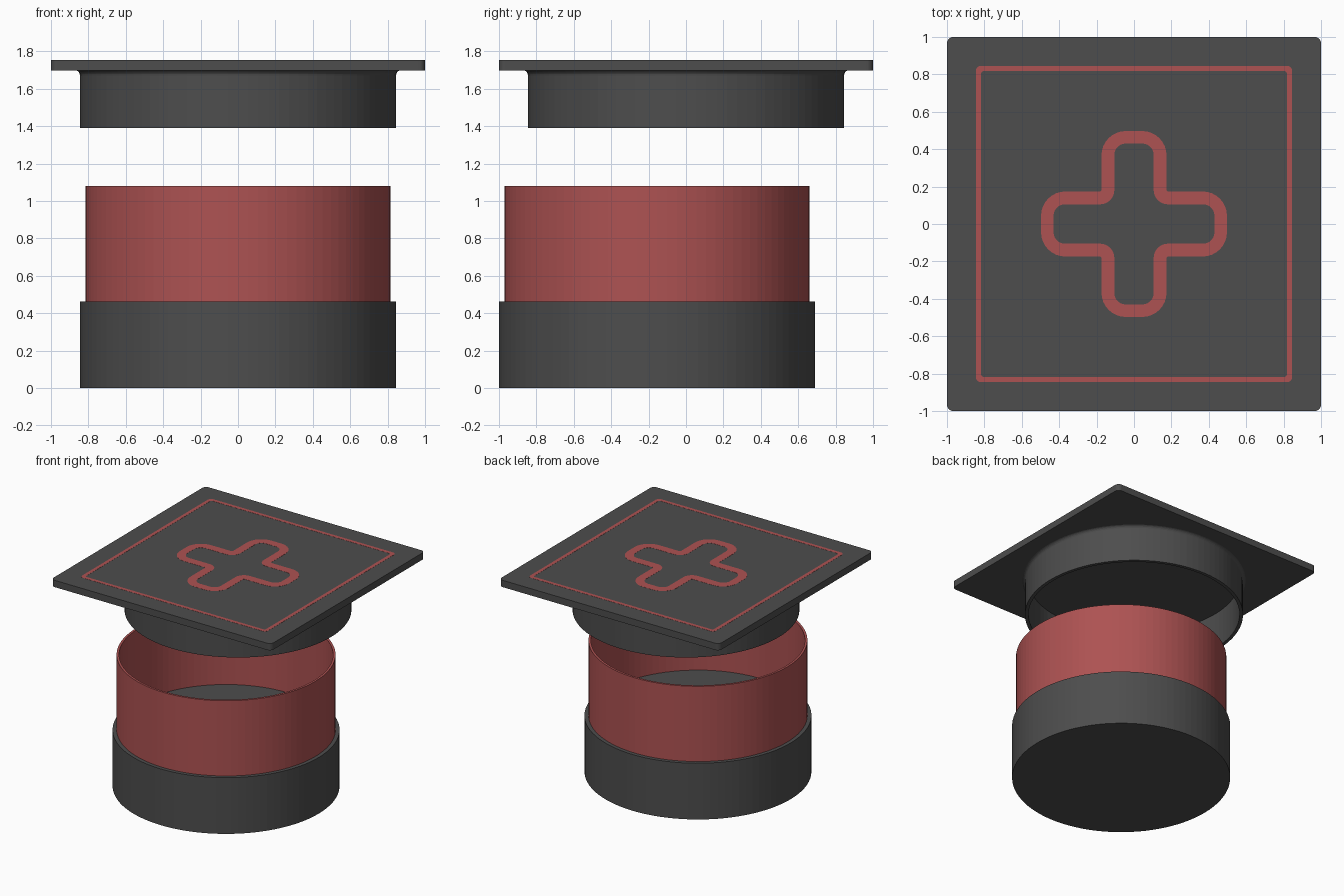
import bpy, bmesh, math
from mathutils import Vector

if "Cube" in bpy.data.objects:
    bpy.data.objects.remove(bpy.data.objects["Cube"])

SEG = 96


def material(name, color):
    m = bpy.data.materials.new(name)
    m.diffuse_color = color
    m.use_nodes = True
    m.node_tree.nodes["Principled BSDF"].inputs["Base Color"].default_value = m.diffuse_color
    return m


DARK = material("dark_grey", (0.075, 0.075, 0.075, 1))
RED = material("soft_red", (0.42, 0.085, 0.085, 1))


def finish(name, bm, mat):
    bmesh.ops.recalc_face_normals(bm, faces=bm.faces)
    me = bpy.data.meshes.new(name)
    bm.to_mesh(me)
    bm.free()
    ob = bpy.data.objects.new(name, me)
    bpy.context.collection.objects.link(ob)
    me.materials.append(mat)
    return ob


def lathe(name, profile, y, mat):
    """Revolve a closed (radius, z) profile around a vertical axis at y."""
    bm = bmesh.new()
    vs = [bm.verts.new((r, 0, z)) for r, z in profile]
    es = [bm.edges.new((vs[i], vs[(i + 1) % len(vs)])) for i in range(len(vs))]
    bmesh.ops.spin(bm, geom=vs + es, cent=(0, 0, 0), axis=(0, 0, 1),
                   angle=math.tau, steps=SEG, use_duplicate=False)
    bmesh.ops.remove_doubles(bm, verts=bm.verts, dist=1e-4)
    bmesh.ops.translate(bm, verts=bm.verts, vec=(0, y, 0))
    return finish(name, bm, mat)


def rounded(points, convex, concave, steps=8):
    """Round the corners of a counter-clockwise right-angled outline."""
    out = []
    n = len(points)
    for i in range(n):
        p = Vector(points[i])
        a = (Vector(points[i - 1]) - p).normalized()
        b = (Vector(points[(i + 1) % n]) - p).normalized()
        r = convex if a.cross(b) < 0 else concave
        for k in range(steps + 1):
            t = k / steps * math.pi / 2
            out.append(p + r * (a * (1 - math.sin(t)) + b * (1 - math.cos(t))))
    return out


def square(h):
    return [(-h, -h), (h, -h), (h, h), (-h, h)]


def plus(w, e):
    return [(-w, -e), (w, -e), (w, -w), (e, -w), (e, w), (w, w),
            (w, e), (-w, e), (-w, w), (-e, w), (-e, -w), (-w, -w)]


def slab(name, outline, z0, z1, mat):
    bm = bmesh.new()
    f = bm.faces.new([bm.verts.new((p.x, p.y, z0)) for p in outline])
    ext = bmesh.ops.extrude_face_region(bm, geom=[f], use_keep_orig=True)
    bmesh.ops.translate(bm, vec=(0, 0, z1 - z0),
                        verts=[g for g in ext["geom"] if isinstance(g, bmesh.types.BMVert)])
    return finish(name, bm, mat)


def band(name, outer, inner, z0, z1, mat):
    """Solid strip between two matching outlines."""
    bm = bmesh.new()
    loops = [[bm.verts.new((p.x, p.y, z)) for p in o]
             for o, z in ((outer, z0), (outer, z1), (inner, z1), (inner, z0))]
    n = len(outer)
    for k in range(4):
        a, b = loops[k], loops[(k + 1) % 4]
        for i in range(n):
            j = (i + 1) % n
            bm.faces.new((a[i], a[j], b[j], b[i]))
    return finish(name, bm, mat)


# Jar: dark base with a red sleeve standing in it
lathe("base", [(0, 0), (0.845, 0), (0.845, 0.462), (0, 0.462)], -0.155, DARK)
lathe("sleeve", [(0.815, 0.44), (0.815, 1.08), (0.797, 1.08), (0.797, 0.44)], -0.155, RED)

# Lid skirt: open underneath, with a small fillet where it meets the plate
fillet = [(0.875 - 0.03 * math.cos(t), 1.67 + 0.03 * math.sin(t))
          for t in (k / 5 * math.pi / 2 for k in range(6))]
lathe("lid_skirt", [(0.818, 1.39), (0.845, 1.39)] + fillet + [(0.818, 1.70)], 0, DARK)

# Lid plate
slab("lid_plate", rounded(square(1.0), 0.035, 0), 1.698, 1.754, DARK)

# Red inlays, practically flush with the top
band("border_inlay", rounded(square(0.846), 0.03, 0), rounded(square(0.817), 0.012, 0),
     1.74, 1.755, RED)
band("plus_inlay", rounded(plus(0.174, 0.497), 0.13, 0.01),
     rounded(plus(0.105, 0.43), 0.06, 0.077), 1.74, 1.755, RED)
